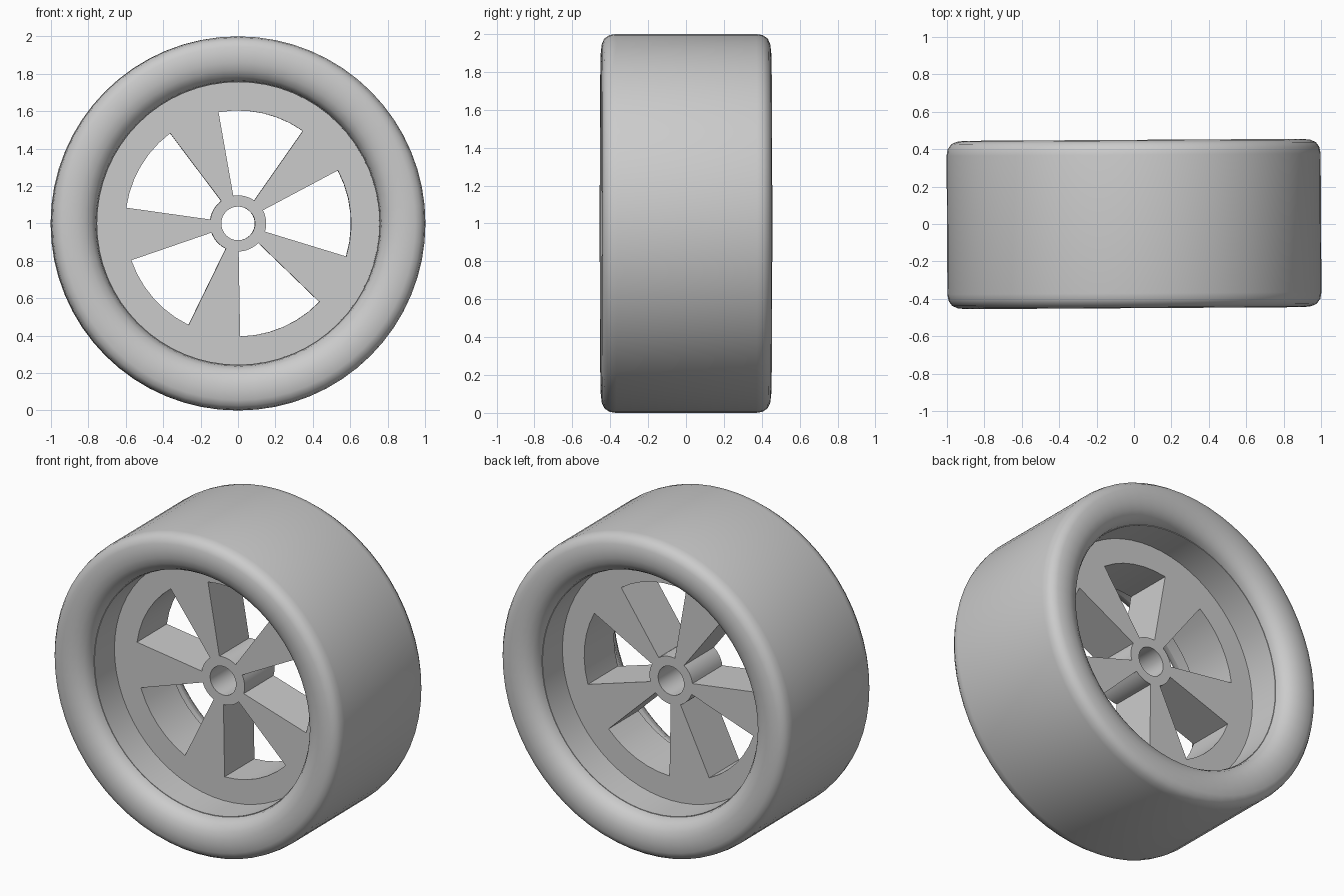
import bpy, bmesh
from math import sin, cos, pi, radians

if "Cube" in bpy.data.objects:
    bpy.data.objects.remove(bpy.data.objects["Cube"], do_unlink=True)

grey = bpy.data.materials.new("plain_grey")
colour = (0.6, 0.6, 0.6, 1)
grey.diffuse_color = colour
grey.use_nodes = True
grey.node_tree.nodes["Principled BSDF"].inputs["Base Color"].default_value = colour


def polar(r, a, y):
    return (r * cos(a), y, r * sin(a))


def finish(bm, name, angle=35):
    bmesh.ops.recalc_face_normals(bm, faces=bm.faces)
    mesh = bpy.data.meshes.new(name)
    bm.to_mesh(mesh)
    bm.free()
    mesh.materials.append(grey)
    ob = bpy.data.objects.new(name, mesh)
    bpy.context.collection.objects.link(ob)
    ob.location.z = 1
    ob.rotation_euler.z = 0.006      # the wheel is turned very slightly
    bpy.ops.object.select_all(action='DESELECT')
    ob.select_set(True)
    bpy.context.view_layer.objects.active = ob
    bpy.ops.object.shade_smooth_by_angle(angle=radians(angle))
    return ob


def lathe(name, profile, steps=64):
    """Turn a closed (radius, y) profile around the y axis."""
    bm = bmesh.new()
    rings = [[bm.verts.new(polar(r, 2 * pi * i / steps, y)) for r, y in profile]
             for i in range(steps)]
    n = len(profile)
    for i in range(steps):
        a, b = rings[i], rings[(i + 1) % steps]
        for j in range(n):
            k = (j + 1) % n
            bm.faces.new((a[j], a[k], b[k], b[j]))
    return finish(bm, name)


# Tyre: flat tread with rounded shoulders and a soft inner lip
half = [(1, 0.37), (0.994, 0.405), (0.975, 0.432), (0.945, 0.445), (0.9, 0.45),
        (0.86, 0.448), (0.82, 0.436), (0.785, 0.413), (0.764, 0.38), (0.757, 0.34)]
tyre = lathe("tyre", half + [(r, -y) for r, y in reversed(half)])

# Rim barrel lining the inside of the tyre
barrel = lathe("rim_barrel", [(0.755, -0.35), (0.755, 0.35), (0.8, 0.35), (0.8, -0.35)])

# Spoked disc: a ring grid with five window sectors left out, then thickened
SPOKES, WINDOW_STEPS, SPOKE_STEPS = 5, 6, 4
angles, is_window = [], []
for s in range(SPOKES):
    start = radians(55 + 72 * s)
    for i in range(WINDOW_STEPS):
        angles.append(start + radians(45) * i / WINDOW_STEPS)
        is_window.append(True)
    for i in range(SPOKE_STEPS):
        angles.append(start + radians(45 + 27 * i / SPOKE_STEPS))
        is_window.append(False)

bm = bmesh.new()
radii = (0.09, 0.15, 0.604, 0.77)
grid = [[bm.verts.new(polar(r, a, -0.15)) for r in radii] for a in angles]
for i, window in enumerate(is_window):
    a, b = grid[i], grid[(i + 1) % len(grid)]
    for j in range(len(radii) - 1):
        if not (window and j == 1):
            bm.faces.new((a[j], a[j + 1], b[j + 1], b[j]))
new = bmesh.ops.extrude_face_region(bm, geom=bm.faces[:], use_keep_orig=True)["geom"]
bmesh.ops.translate(bm, vec=(0, 0.3, 0),
                    verts=[v for v in new if isinstance(v, bmesh.types.BMVert)])
disc = finish(bm, "spoked_disc", 25)
